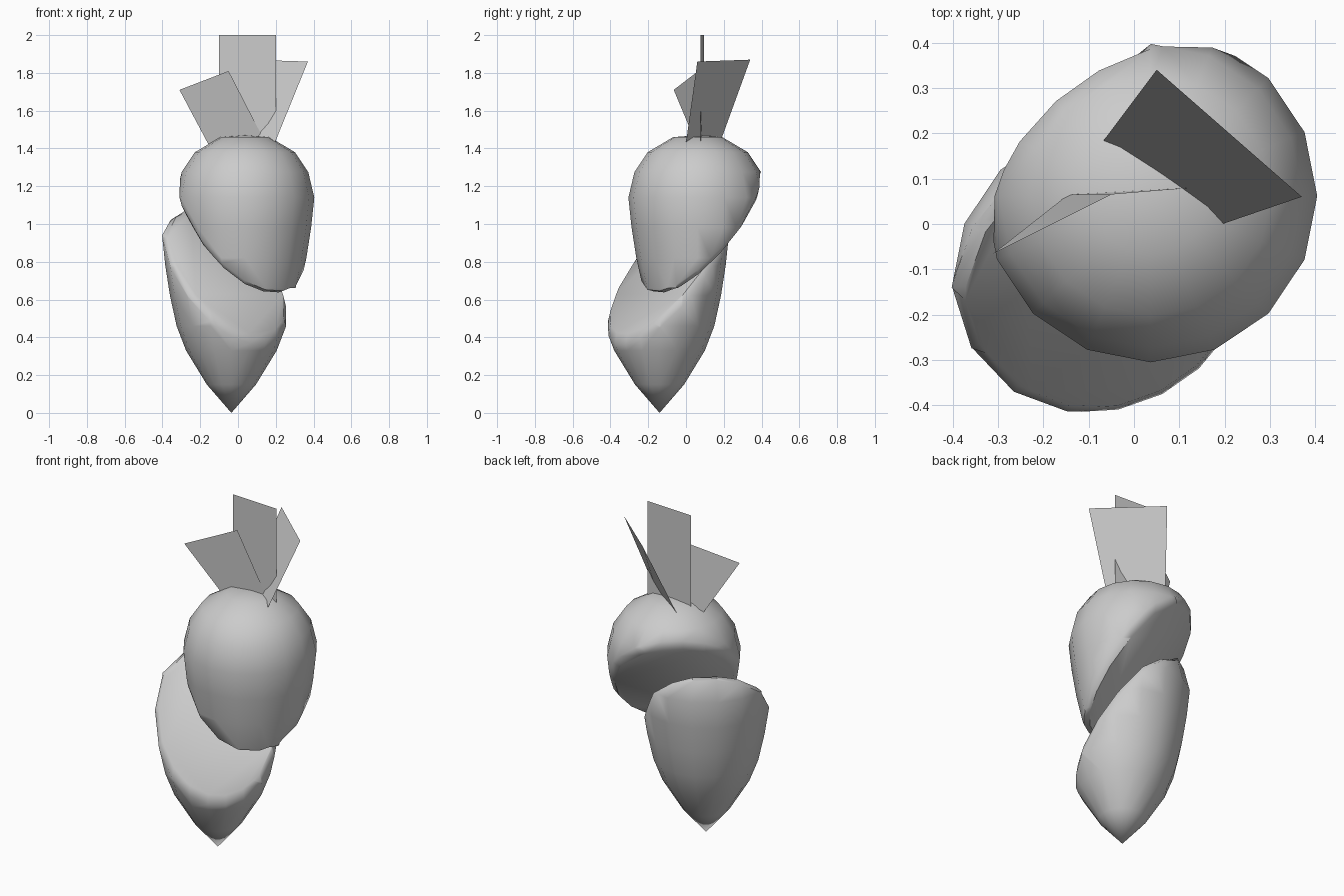
import bpy, bmesh, math
from mathutils import Vector

if "Cube" in bpy.data.objects:
    bpy.data.objects.remove(bpy.data.objects["Cube"])

# Radius / height profile of the whole root before slicing
PROFILE = [(0.13, 0.15), (0.24, 0.33), (0.29, 0.46), (0.325, 0.62), (0.35, 0.78),
           (0.367, 0.94), (0.335, 1.075), (0.265, 1.18), (0.13, 1.26)]
SIDES = 16
NORMAL = Vector((0.73, -0.948, 1.0)).normalized()   # slanted cut direction


def finish(bm, name):
    bmesh.ops.recalc_face_normals(bm, faces=bm.faces[:])
    mesh = bpy.data.meshes.new(name)
    bm.to_mesh(mesh)
    bm.free()
    obj = bpy.data.objects.new(name, mesh)
    bpy.context.collection.objects.link(obj)
    return obj


def root_half(name, centre, cut_z, keep_above):
    cx, cy, cz = centre
    bm = bmesh.new()
    # Turned root body with pointed tip and domed top
    rings = [[bm.verts.new((cx + r * math.cos(2 * math.pi * i / SIDES),
                            cy + r * math.sin(2 * math.pi * i / SIDES), cz + z))
              for i in range(SIDES)] for r, z in PROFILE]
    tip = bm.verts.new((cx, cy, cz))
    top = bm.verts.new((cx, cy, cz + 1.27))
    for i in range(SIDES):
        j = (i + 1) % SIDES
        bm.faces.new((tip, rings[0][j], rings[0][i]))
        bm.faces.new((top, rings[-1][i], rings[-1][j]))
        for a, b in zip(rings, rings[1:]):
            bm.faces.new((a[i], a[j], b[j], b[i]))

    # Slice, keeping an extra edge loop just inside the rim for a soft edge
    sign = 1 if keep_above else -1
    point = Vector((0, 0, cut_z))

    def slice_at(co, cut):
        geom = bm.verts[:] + bm.edges[:] + bm.faces[:]
        bmesh.ops.bisect_plane(bm, geom=geom, dist=1e-4, plane_co=co, plane_no=NORMAL,
                               clear_inner=cut and keep_above,
                               clear_outer=cut and not keep_above)

    slice_at(point + NORMAL * 0.03 * sign, False)
    slice_at(point, True)
    rim_edges = [e for e in bm.edges if e.is_boundary]
    rim = list({v for e in rim_edges for v in e.verts})
    mid = sum((v.co for v in rim), Vector()) / len(rim)
    for v in rim:
        v.co = mid + (v.co - mid) * 0.93
    bmesh.ops.holes_fill(bm, edges=rim_edges, sides=0)
    for f in bm.faces:
        f.smooth = True
    obj = finish(bm, name)
    bpy.ops.object.select_all(action='DESELECT')
    obj.select_set(True)
    bpy.context.view_layer.objects.active = obj
    bpy.ops.object.shade_smooth_by_angle(angle=math.radians(50))


def leaf(name, corners):
    bm = bmesh.new()
    bm.faces.new([bm.verts.new(c) for c in corners])
    finish(bm, name)


# Two root halves slid apart along the cut
root_half("lower_root", (-0.035, -0.14, 0.0), 0.815, False)
root_half("upper_root", (0.037, 0.062, 0.2), 0.905, True)

# Flat leaves
leaf("middle_leaf", [(-0.10, 0.095, 1.43), (0.20, 0.078, 1.43),
                     (0.20, 0.078, 2.0), (-0.10, 0.095, 2.0)])
leaf("left_leaf", [(-0.145, 0.065, 1.40), (0.13, 0.08, 1.46),
                   (-0.05, 0.065, 1.81), (-0.31, -0.065, 1.71)])
leaf("right_leaf", [(0.195, 0.0, 1.43), (-0.07, 0.18, 1.43),
                    (0.05, 0.34, 1.87), (0.37, 0.06, 1.86)])
